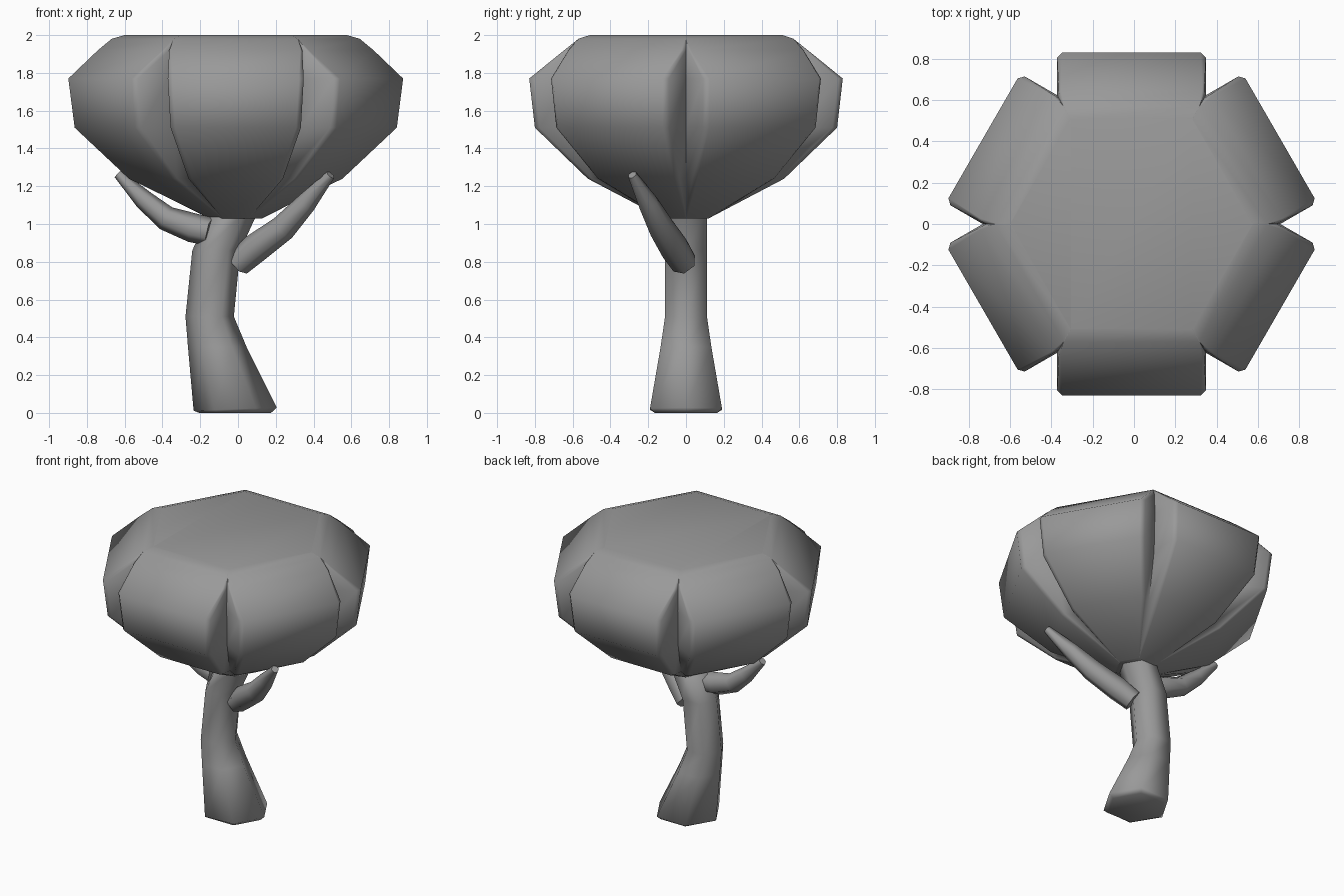
import bpy
import bmesh
from math import cos, sin, pi, radians
from mathutils import Vector

if "Cube" in bpy.data.objects:
    bpy.data.objects.remove(bpy.data.objects["Cube"])

GREY = (0.32, 0.32, 0.32, 1)
grey = bpy.data.materials.new("plain grey")
grey.use_nodes = True
grey.diffuse_color = GREY
grey.node_tree.nodes["Principled BSDF"].inputs["Base Color"].default_value = GREY


def loft(name, rings, sharp=80):
    """Skin a list of closed rings and cap both ends."""
    bm = bmesh.new()
    loops = [[bm.verts.new(p) for p in ring] for ring in rings]
    n = len(loops[0])
    for a, b in zip(loops, loops[1:]):
        for i in range(n):
            j = (i + 1) % n
            bm.faces.new((a[i], a[j], b[j], b[i]))
    bm.faces.new(loops[0])
    bm.faces.new(loops[-1])
    bmesh.ops.recalc_face_normals(bm, faces=bm.faces)
    mesh = bpy.data.meshes.new(name)
    bm.to_mesh(mesh)
    bm.free()
    mesh.materials.append(grey)
    obj = bpy.data.objects.new(name, mesh)
    bpy.context.collection.objects.link(obj)
    bpy.ops.object.select_all(action="DESELECT")
    obj.select_set(True)
    bpy.context.view_layer.objects.active = obj
    bpy.ops.object.shade_smooth_by_angle(angle=radians(sharp))
    return obj


def canopy_ring(z, apothem, half, chamfer):
    """Six panels with a V groove between each pair."""
    ring = []
    for k in range(6):
        a = radians(30 + 60 * k)
        out, side = Vector((cos(a), sin(a), 0)), Vector((-sin(a), cos(a), 0))
        v = a - pi / 6
        centre = Vector((-0.012, 0, z))
        ring.append(centre + 2 * half * Vector((cos(v), sin(v), 0)))
        for depth, s in ((chamfer, -half), (0, chamfer - half),
                         (0, half - chamfer), (chamfer, half)):
            ring.append(centre + out * (apothem - depth) + side * s)
    return ring


def tube(name, path, sides=6, sharp=80):
    """Round limb through (x, y, z, radius) stations, rings square to the path."""
    pts = [Vector(p[:3]) for p in path]
    rings = []
    for i, p in enumerate(pts):
        t = (pts[min(i + 1, len(pts) - 1)] - pts[max(i - 1, 0)]).normalized()
        u = Vector((0, 1, 0)).cross(t).normalized()
        w = t.cross(u)
        rings.append([p + path[i][3] * (u * cos(2 * pi * k / sides) + w * sin(2 * pi * k / sides))
                      for k in range(sides)])
    return loft(name, rings, sharp)


# Canopy: height, panel distance, panel half width, edge bevel
canopy_levels = [(1.03, 0.12, 0.07, 0.005), (1.24, 0.52, 0.25, 0.02),
                 (1.51, 0.80, 0.345, 0.025), (1.77, 0.83, 0.36, 0.025),
                 (1.92, 0.645, 0.352, 0.01), (1.98, 0.57, 0.329, 0.002),
                 (2.0, 0.51, 0.294, 0.002)]
loft("canopy", [canopy_ring(*level) for level in canopy_levels], 100)

# Trunk: level hexagons with a slightly tilted foot
trunk_levels = [(-0.015, 0.0, 0.19), (-0.015, 0.02, 0.22), (-0.11, 0.35, 0.155),
                (-0.15, 0.51, 0.128), (-0.115, 0.86, 0.127), (-0.02, 1.07, 0.128)]
loft("trunk", [[(x + r * cos(pi * k / 3), r * sin(pi * k / 3),
                 z + (0.008 * cos(pi * k / 3) if i == 1 else 0)) for k in range(6)]
               for i, (x, z, r) in enumerate(trunk_levels)])

# Branches hugging the canopy underside
tube("left_branch", [(0.0, -0.01, 0.79, 0.07), (0.09, -0.06, 0.87, 0.078),
                     (0.24, -0.13, 0.98, 0.07), (0.36, -0.20, 1.11, 0.055),
                     (0.49, -0.285, 1.26, 0.025)])
tube("right_branch", [(-0.15, -0.03, 0.96, 0.075), (-0.24, -0.01, 0.98, 0.078),
                      (-0.38, 0.01, 1.03, 0.066), (-0.50, 0.03, 1.13, 0.052),
                      (-0.635, 0.05, 1.265, 0.025)])
